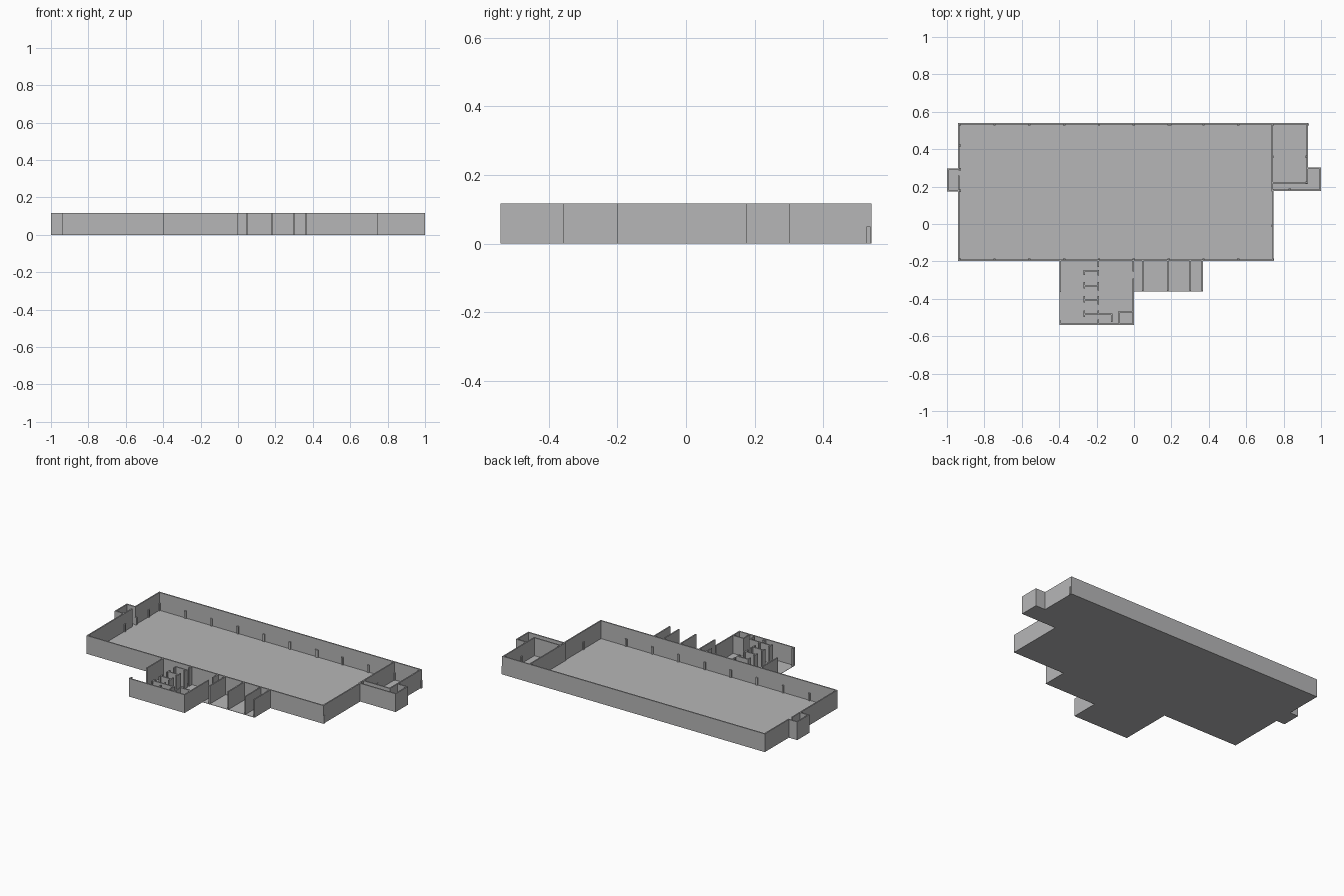
import bpy, bmesh

if "Cube" in bpy.data.objects:
    bpy.data.objects.remove(bpy.data.objects["Cube"])

H, T = 0.117, 0.008          # wall height and thickness
grey = bpy.data.materials.new("concrete grey")
grey.diffuse_color = (0.47, 0.47, 0.475, 1)
grey.use_nodes = True
grey.node_tree.nodes["Principled BSDF"].inputs["Base Color"].default_value = grey.diffuse_color


def finish(name, bm):
    me = bpy.data.meshes.new(name)
    bm.to_mesh(me)
    bm.free()
    me.materials.append(grey)
    bpy.context.collection.objects.link(bpy.data.objects.new(name, me))


def box(bm, x0, x1, y0, y1, z0, z1):
    vs = bmesh.ops.create_cube(bm, size=1)["verts"]
    for v in vs:
        v.co = (x1 if v.co.x > 0 else x0, y1 if v.co.y > 0 else y0, z1 if v.co.z > 0 else z0)


def walls(name, segments):
    """Axis-aligned walls given by centre lines (x0, y0, x1, y1)."""
    bm = bmesh.new()
    h = T / 2
    for x0, y0, x1, y1 in segments:
        box(bm, min(x0, x1) - h, max(x0, x1) + h, min(y0, y1) - h, max(y0, y1) + h, 0, H)
    finish(name, bm)


def posts(name, points, size=0.012, height=0.05):
    bm = bmesh.new()
    for x, y in points:
        box(bm, x - size / 2, x + size / 2, y - size / 2, y + size / 2, 0, height)
    finish(name, bm)


# Main dimensions (wall centre lines)
L, R, B, F = -0.936, 0.743, 0.537, -0.195
E, S = 0.926, -0.537

# Floor: one thin slab following the whole outline
outline = [(-0.94, -0.199), (-0.399, -0.199), (-0.399, -0.541), (-0.001, -0.541),
           (-0.001, -0.36), (0.37, -0.36), (0.37, -0.199), (0.747, -0.199),
           (0.747, 0.176), (1, 0.176), (1, 0.302), (0.93, 0.302), (0.93, 0.541),
           (-0.94, 0.541), (-0.94, 0.297), (-1, 0.297), (-1, 0.174), (-0.94, 0.174)]
bm = bmesh.new()
face = bm.faces.new([bm.verts.new((x, y, 0)) for x, y in outline])
ext = bmesh.ops.extrude_face_region(bm, geom=[face])["geom"]
for v in ext:
    if isinstance(v, bmesh.types.BMVert):
        v.co.z = 0.002
bmesh.ops.recalc_face_normals(bm, faces=bm.faces)
finish("floor_slab", bm)

# Large hall, with a door gap to the left porch
walls("hall_walls", [(L, B, E, B), (L, F, R, F), (L, F, L, 0.255), (L, 0.297, L, B),
                     (R, F, R, 0.18), (0.738, 0.18, 0.738, B)])

# Side room and the two porches
walls("side_room_walls", [(E, 0.22, E, B), (0.738, 0.221, E, 0.221)])
walls("right_porch_walls", [(0.738, 0.18, 0.996, 0.18), (0.996, 0.18, 0.996, 0.298),
                            (E, 0.298, 0.996, 0.298)])
walls("left_porch_walls", [(-0.996, 0.178, L, 0.178), (-0.996, 0.178, -0.996, 0.293),
                           (-0.996, 0.293, L, 0.293)])

# Front annex shell: open on part of its left side, door gap on the right
W, A = -0.395, -0.005
walls("annex_walls", [(W, F, W, -0.36), (W, -0.52, W, S), (W, S, A, S),
                      (A, S, A, -0.295), (A, -0.25, A, F)])

# Annex cubicles: cross walls with short door stubs at each end
cells = []
for y in (-0.25, -0.33, -0.405, -0.483):
    cells.append((-0.267, y, -0.192, y))
    cells.append((-0.267, y - (0.02 if y > -0.3 else 0.01), -0.267, y + (0 if y > -0.3 else 0.016)))
    cells.append((-0.192, y - (0.022 if y > -0.45 else 0), -0.192, y + (0 if y > -0.3 else 0.017)))
cells += [(-0.192, F, -0.192, -0.225), (-0.192, -0.515, -0.192, S),
          (-0.192, -0.483, -0.118, -0.483), (-0.118, -0.483, -0.118, -0.52),
          (-0.08, -0.47, A, -0.47), (-0.08, -0.47, -0.08, S)]
walls("cubicle_walls", cells)

# Open bays beside the annex
walls("bay_dividers", [(x, -0.355, x, F) for x in (0.047, 0.18, 0.30, 0.366)])

# Short posts along the hall and room walls
grid = [-0.932 + 0.1862 * i for i in range(11)]
pts = [(x, B - 0.005) for x in grid] + [(x, F + 0.005) for x in grid[:10]]
pts += [(0.195, B - 0.005)]
pts += [(L + 0.005, y) for y in (0.178, 0.293, 0.42)]
pts += [(0.740, y) for y in (-0.01, 0.18, 0.36)]
pts += [(E - 0.004, y) for y in (0.22, 0.36)] + [(0.833, 0.184)]
posts("wall_posts", pts)
